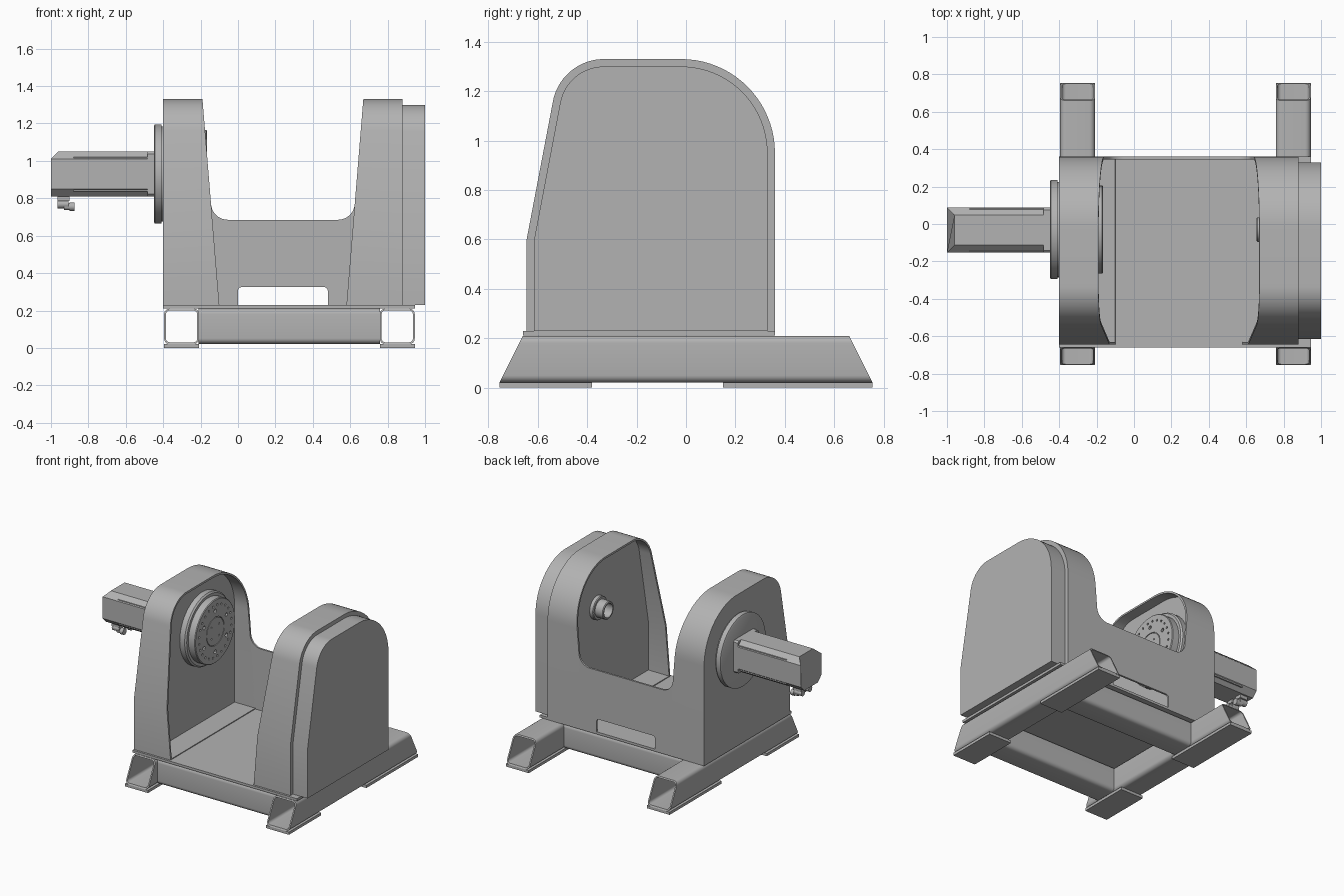
import bpy, bmesh, math
from mathutils import Vector

if "Cube" in bpy.data.objects:
    bpy.data.objects.remove(bpy.data.objects["Cube"])

grey = bpy.data.materials.new("machine grey")
grey.use_nodes = True
GREY = (0.45, 0.45, 0.45, 1)
grey.diffuse_color = GREY
grey.node_tree.nodes["Principled BSDF"].inputs["Base Color"].default_value = GREY
parts = []
AXIS_Y, AXIS_Z = -0.03, 0.93          # spindle axis
MID_X = 0.24                          # plane between the two stocks


def loft(name, loops, ring=False):
    """Bridge matching loops of points; cap the ends, or join last to first."""
    bm = bmesh.new()
    rows = [[bm.verts.new(p) for p in loop] for loop in loops]
    pairs = list(zip(rows, rows[1:]))
    if ring:
        pairs.append((rows[-1], rows[0]))
    else:
        bm.faces.new(rows[0])
        bm.faces.new(rows[-1])
    for a, b in pairs:
        n = len(a)
        for i in range(n):
            j = (i + 1) % n
            bm.faces.new((a[i], a[j], b[j], b[i]))
    bmesh.ops.recalc_face_normals(bm, faces=bm.faces)
    mesh = bpy.data.meshes.new(name)
    bm.to_mesh(mesh)
    bm.free()
    mesh.materials.append(grey)
    ob = bpy.data.objects.new(name, mesh)
    bpy.context.collection.objects.link(ob)
    parts.append(ob)
    return ob


def fillet(corners, steps=10):
    """Closed 2D outline; each corner is (u, v, radius)."""
    out = []
    for i, (u, v, r) in enumerate(corners):
        p = Vector((u, v))
        if not r:
            out.append(p)
            continue
        a = (Vector(corners[i - 1][:2]) - p).normalized()
        b = (Vector(corners[(i + 1) % len(corners)][:2]) - p).normalized()
        half = a.angle(b) / 2
        centre = p + (a + b).normalized() * r / math.sin(half)
        start = p + a * r / math.tan(half) - centre
        end = p + b * r / math.tan(half) - centre
        turn = math.atan2(start.x * end.y - start.y * end.x, start.dot(end))
        for k in range(steps + 1):
            t = turn * k / steps
            c, s = math.cos(t), math.sin(t)
            out.append(centre + Vector((start.x * c - start.y * s, start.x * s + start.y * c)))
    return out


def rect(u0, u1, v0, v1, r=0):
    return fillet([(u0, v0, r), (u1, v0, r), (u1, v1, r), (u0, v1, r)], 6)


def box(name, x, y, z):
    outline = rect(*x, *y)
    return loft(name, [[(p.x, p.y, h) for p in outline] for h in z])


def lathe(name, profile, y=AXIS_Y, z=AXIS_Z, sides=64, ring=False):
    """Turned part along x; profile is a list of (x, radius)."""
    angles = [2 * math.pi * i / sides for i in range(sides)]
    return loft(name, [[(x, y + r * math.cos(a), z + r * math.sin(a)) for a in angles]
                       for x, r in profile], ring)


def stock_outline(d=0, bottom=0.23):
    """Side outline of the stocks in y, z, inset by d."""
    return fillet([(-0.645 + d, bottom, 0), (-0.645 + d, 0.6 - 0.1 * d, 0),
                   (-0.506 + 0.83 * d, 1.33 - d, 0.21 - d),
                   (0.36 - d, 1.33 - d, 0.38 - d), (0.36 - d, bottom, 0)], 20)


def slope(z):
    return -0.19 + (1.33 - z) * 0.0818


# Floor frame: open-ended rails, feet, cross tubes and base plate
def slant(y_sign, z):
    return y_sign * (0.755 - (z - 0.02) * 0.5)


for side, x0, x1 in (("right", -0.395, -0.208), ("left", 0.758, 0.945)):
    outer = rect(x0, x1, 0.02, 0.21, 0.03)
    inner = rect(x0 + 0.01, x1 - 0.01, 0.03, 0.2, 0.02)
    loft(side + "_rail", [[(p.x, slant(s, p.y), p.y) for p in o]
                          for o, s in ((outer, -1), (outer, 1), (inner, 1), (inner, -1))], True)
    box(side + "_front_foot", (x0, x1), (-0.755, -0.38), (0, 0.02))
    box(side + "_back_foot", (x0, x1), (0.15, 0.755), (0, 0.02))

for side, y0 in (("front", -0.645), ("back", 0.155)):
    tube = rect(y0, y0 + 0.19, 0.022, 0.21, 0.03)
    loft(side + "_cross_tube", [[(x, p.x, p.y) for p in tube] for x in (-0.21, 0.76)])

box("base_plate", (-0.4, 0.945), (-0.66, 0.36), (0.212, 0.23))

# Two hollow stocks, open towards the middle with a sloping rim
shell, hollow = stock_outline(), stock_outline(0.014, 0.236)
for name, place in (("headstock", lambda x: x), ("tailstock", lambda x: 2 * MID_X - x)):
    loft(name, [[(place(-0.4), p.x, p.y) for p in shell],
                [(place(slope(p.y)), p.x, p.y) for p in shell],
                [(place(slope(p.y)), p.x, p.y) for p in hollow],
                [(place(-0.27), p.x, p.y) for p in hollow]])

cover = stock_outline(0.03)
loft("tailstock_cover", [[(x, p.x, p.y) for p in cover] for x in (0.88, 1.0)])

# Back wall with a filleted saddle and a slot at the floor
half = [(slope(0.685), 0.685, 0.09), (slope(0.9), 0.9, 0), (slope(0.9) - 0.01, 0.9, 0),
        (slope(0.23) - 0.01, 0.23, 0), (0, 0.23, 0), (0, 0.325, 0.02)]
wall = fillet(half + [(2 * MID_X - u, v, r) for u, v, r in reversed(half)])
loft("back_wall", [[(p.x, y, p.y) for p in wall] for y in (0.346, 0.36)])

# Spindle: outer flange, collar and faceplate with drilled holes
lathe("motor_flange", [(-0.45, 0.255), (-0.445, 0.265), (-0.41, 0.265), (-0.41, 0.255), (-0.4, 0.255)])
lathe("spindle_collar", [(-0.27, 0.265), (-0.23, 0.265), (-0.22, 0.255)])
plate = lathe("faceplate", [(-0.24, 0.235), (-0.17, 0.235), (-0.165, 0.23), (-0.165, 0.105),
                            (-0.172, 0.105), (-0.172, 0.1), (-0.165, 0.1)])
holes = []
for count, ring_r, hole_r in ((24, 0.19, 0.008), (6, 0.15, 0.014), (4, 0.06, 0.006)):
    for i in range(count):
        a = 2 * math.pi * (i + 0.5) / count
        holes.append(lathe("hole_cutter", [(-0.185, hole_r), (-0.15, hole_r)],
                           AXIS_Y + ring_r * math.cos(a), AXIS_Z + ring_r * math.sin(a), 12))
bpy.ops.object.select_all(action="DESELECT")
for ob in holes:
    ob.select_set(True)
    parts.remove(ob)
bpy.context.view_layer.objects.active = holes[0]
bpy.ops.object.join()
cutter = holes[0]
cutter.hide_render = True
drill = plate.modifiers.new("drill", "BOOLEAN")
drill.operation, drill.object, drill.solver = "DIFFERENCE", cutter, "EXACT"
bpy.context.view_layer.objects.active = plate
bpy.ops.object.modifier_apply(modifier=drill.name)
bpy.data.objects.remove(cutter)

# Tailstock hub with an open bore
lathe("tail_hub", [(0.76, 0.065), (0.66, 0.065), (0.655, 0.06), (0.655, 0.05), (0.76, 0.05)],
      sides=40, ring=True)
lathe("tail_hub_collar", [(0.76, 0.085), (0.725, 0.085), (0.72, 0.08)], sides=40)


# Motor: octagonal body with a tapered end, mounting block and side strips
def octagon(x, h, cut):
    pts = [(h, h - cut), (h - cut, h), (cut - h, h), (-h, h - cut),
           (-h, cut - h), (cut - h, -h), (h - cut, -h), (h, cut - h)]
    # the far end leans back over the top corner
    return [(x + (0.04 if x < -0.99 and v > 0.1 else 0), AXIS_Y - 0.003 + u, AXIS_Z + v) for u, v in pts]


loft("motor_body", [octagon(-1.0, 0.12, 0.04), octagon(-0.48, 0.12, 0.04)])
loft("motor_mount", [octagon(-0.485, 0.12, 0.012), octagon(-0.445, 0.12, 0.012)])
for y in (-0.135, 0.07):
    for z in (0.835, 1.0):
        box("motor_strip", (-0.88, -0.48), (y - 0.012, y + 0.012), (z, z + 0.02))

# Cable sockets below the motor end
for y in (-0.075, 0.01):
    box("socket_base", (-0.965, -0.9), (y - 0.025, y + 0.025), (0.785, 0.815))
    lathe("socket_neck", [(-0.965, 0.022), (-0.905, 0.022)], y, 0.768, 20)
    lathe("socket_plug", [(-0.93, 0.018), (-0.9, 0.018), (-0.9, 0.023), (-0.875, 0.023)], y, 0.755, 20)

# Crisp edges with smooth curves
bpy.ops.object.select_all(action="DESELECT")
for ob in parts:
    ob.select_set(True)
bpy.context.view_layer.objects.active = parts[0]
bpy.ops.object.shade_smooth_by_angle(angle=math.radians(30))
